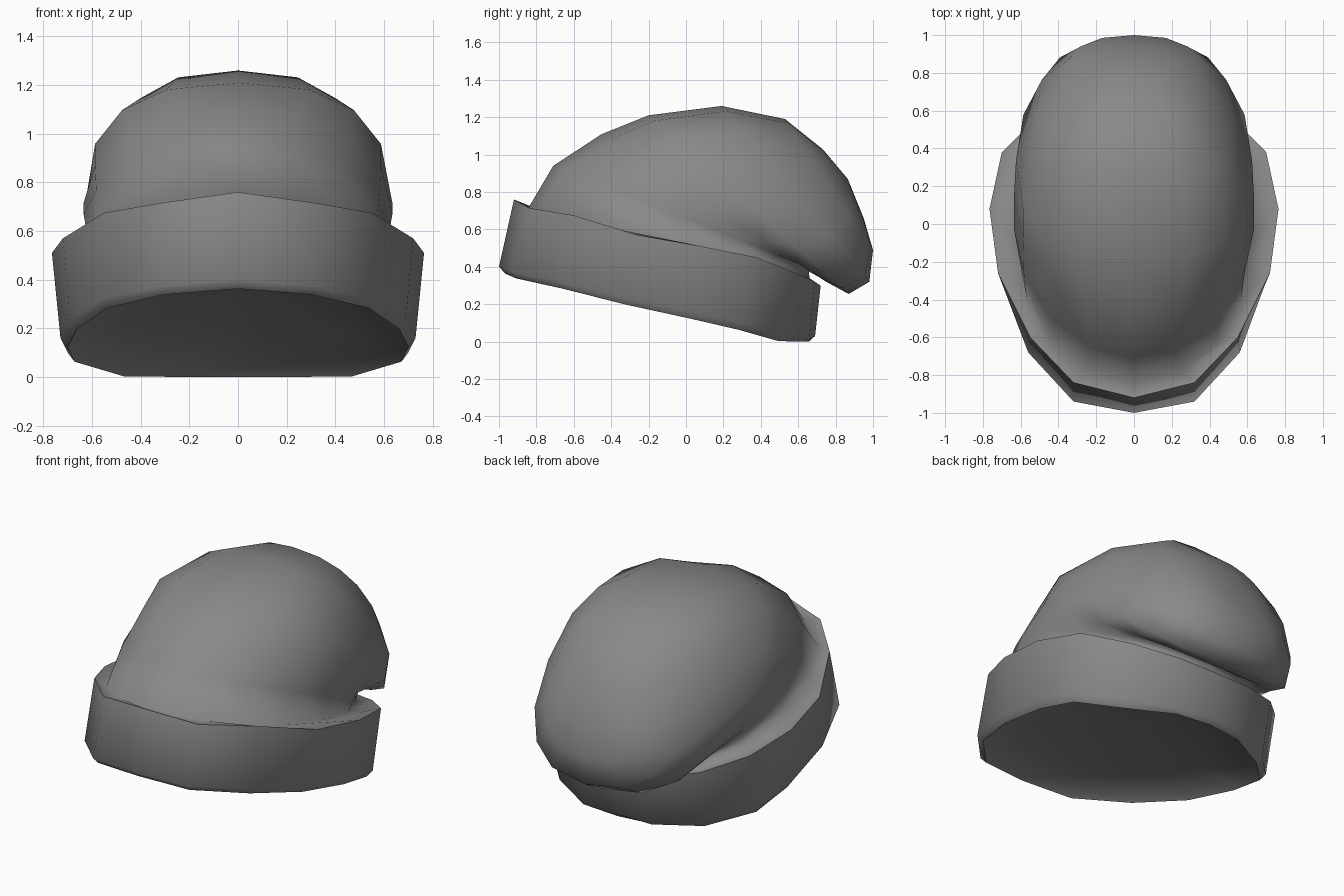
import bpy, bmesh, math
from mathutils import Vector

if "Cube" in bpy.data.objects:
    bpy.data.objects.remove(bpy.data.objects["Cube"], do_unlink=True)

SEG = 16          # sides around every ring
HALF = SEG // 2

# dark wool colour
wool = bpy.data.materials.new("charcoal_wool")
wool.use_nodes = True
COL = (0.25, 0.25, 0.25, 1)
wool.diffuse_color = COL
bsdf = wool.node_tree.nodes["Principled BSDF"]
bsdf.inputs["Base Color"].default_value = COL
bsdf.inputs["Roughness"].default_value = 0.9


def power(v, p):
    return math.copysign(abs(v) ** p, v)


def oval(front, back, width, front_power):
    """Oval ring from a front to a back (y, z) point; lower power is boxier."""
    f, b = Vector((0, *front)), Vector((0, *back))
    mid, arm = (f + b) / 2, (f - b) / 2
    ring = []
    for i in range(SEG):
        t = 2 * math.pi * i / SEG
        p = front_power if math.cos(t) > 0 else 0.82
        point = mid + arm * power(math.cos(t), p)
        point.x = width * power(math.sin(t), p)
        ring.append(point)
    return ring


def mirrored(half):
    """Full ring from front-to-back points on the left side."""
    pts = [Vector(p) for p in half]
    return pts + [Vector((-p.x, p.y, p.z)) for p in reversed(pts[1:HALF])]


# crown sections, fanning from the cuff round to the drooping back
crown = [
    ((-0.84, 0.72), (0.66, 0.34), 0.61, 0.92),
    ((-0.71, 0.94), (0.655, 0.40), 0.635, 1.08),
    ((-0.45, 1.11), (0.75, 0.32), 0.635, 0.98),
    ((-0.20, 1.21), (0.87, 0.255), 0.625, 0.78),
    ((0.19, 1.26), (0.98, 0.32), 0.52, 0.78),
    ((0.53, 1.19), (1.00, 0.49), 0.37, 0.82),
    ((0.73, 1.03), (0.95, 0.66), 0.21, 0.9),
]

# folded cuff edges, front to back
cuff_top = mirrored([
    (0, -0.92, 0.76), (0.32, -0.84, 0.715), (0.55, -0.60, 0.675),
    (0.72, -0.26, 0.57), (0.765, 0.08, 0.51), (0.70, 0.38, 0.45),
    (0.50, 0.58, 0.37), (0.25, 0.69, 0.32), (0, 0.72, 0.30)])
cuff_low = mirrored([
    (0, -1.0, 0.40), (0.32, -0.94, 0.375), (0.56, -0.68, 0.32),
    (0.69, -0.33, 0.235), (0.73, 0.03, 0.16), (0.70, 0.30, 0.10),
    (0.49, 0.52, 0.04), (0.23, 0.66, 0.012), (0, 0.69, 0.03)])
cuff_hem = [Vector((p.x * 0.96, p.y * 0.96 - 0.005, max(0.0, p.z - 0.037)))
            for p in cuff_low]

# shallow hollow underneath
centre = sum(cuff_hem, Vector()) / SEG
lining = [[centre.lerp(p, s) + Vector((0, 0, rise)) for p in cuff_hem]
          for s, rise in ((0.95, 0.03), (0.72, 0.085), (0.38, 0.115))]

outer = [oval(*s) for s in reversed(crown)]
rings = outer + [cuff_top, cuff_low, cuff_hem] + lining

# loft crown, cuff and lining as one continuous cloth
bm = bmesh.new()
loops = [[bm.verts.new(p) for p in r] for r in rings]
for a, b in zip(loops, loops[1:]):
    for i in range(SEG):
        j = (i + 1) % SEG
        bm.faces.new((a[i], a[j], b[j], b[i]))
for loop, tip in ((loops[0], Vector((0, 0.865, 0.87))),
                  (loops[-1], centre + Vector((0, 0, 0.12)))):
    v = bm.verts.new(tip)
    for i in range(SEG):
        bm.faces.new((loop[i], loop[(i + 1) % SEG], v))
bmesh.ops.recalc_face_normals(bm, faces=bm.faces)
for f in bm.faces:
    f.smooth = True

# crisp folds at the cuff's upper edge and hem
for k in (len(outer), len(outer) + 2):
    for i in range(SEG):
        bm.edges.get((loops[k][i], loops[k][(i + 1) % SEG])).smooth = False

mesh = bpy.data.meshes.new("slouchy_cap")
bm.to_mesh(mesh)
bm.free()
mesh.materials.append(wool)
cap = bpy.data.objects.new("slouchy_cap", mesh)
bpy.context.collection.objects.link(cap)
